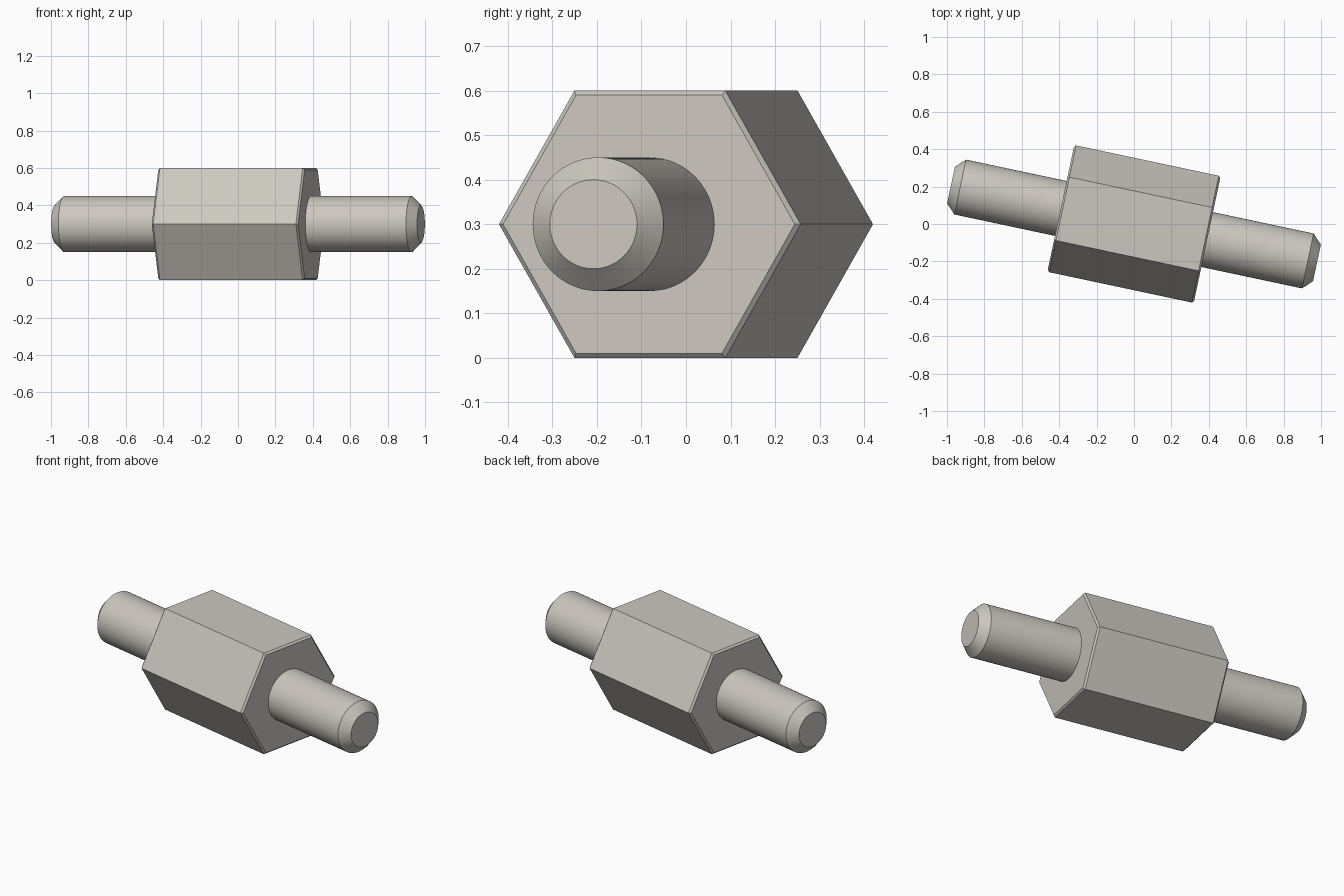
import bpy
from math import cos, sin, pi, radians

old = bpy.data.objects.get("Cube")
if old:
    bpy.data.objects.remove(old, do_unlink=True)

metal = bpy.data.materials.new("warm_grey_metal")
metal.use_nodes = True
colour = (0.60, 0.575, 0.52, 1)
metal.diffuse_color = colour
metal.node_tree.nodes["Principled BSDF"].inputs["Base Color"].default_value = colour

HEIGHT = 0.3          # axis height
TURN = radians(-12)   # axis direction in plan


def prism(name, sides, profile, smooth=False):
    """Solid along local x from (position, corner radius) pairs, capped at both ends."""
    verts, faces = [], []
    for x, r in profile:
        for i in range(sides):
            a = 2 * pi * i / sides
            verts.append((x, r * cos(a), r * sin(a)))
    for k in range(len(profile) - 1):
        for i in range(sides):
            j = (i + 1) % sides
            a, b = k * sides, (k + 1) * sides
            faces.append((a + i, a + j, b + j, b + i))
    last = (len(profile) - 1) * sides
    faces.append(tuple(reversed(range(sides))))
    faces.append(tuple(range(last, last + sides)))
    mesh = bpy.data.meshes.new(name)
    mesh.from_pydata(verts, [], faces)
    mesh.materials.append(metal)
    # outward normals
    import bmesh
    bm = bmesh.new()
    bm.from_mesh(mesh)
    bmesh.ops.recalc_face_normals(bm, faces=bm.faces)
    bm.to_mesh(mesh)
    bm.free()
    ob = bpy.data.objects.new(name, mesh)
    bpy.context.collection.objects.link(ob)
    ob.location.z = HEIGHT
    ob.rotation_euler.z = TURN
    if smooth:
        bpy.ops.object.select_all(action="DESELECT")
        ob.select_set(True)
        bpy.context.view_layer.objects.active = ob
        bpy.ops.object.shade_smooth_by_angle(angle=radians(30))
    return ob


# Hexagonal body with fine chamfers at both ends
flat = 1 / cos(pi / 6)
outer, inner = 0.3 * flat, 0.29 * flat
prism("hex_body", 6, [(-0.4, inner), (-0.39, outer), (0.39, outer), (0.4, inner)])

# Round studs with chamfered tips
for name, s in (("left_stud", 1), ("right_stud", -1)):
    prism(name, 96, [(s * 0.38, 0.15), (s * 0.95, 0.15), (s, 0.1)], smooth=True)
